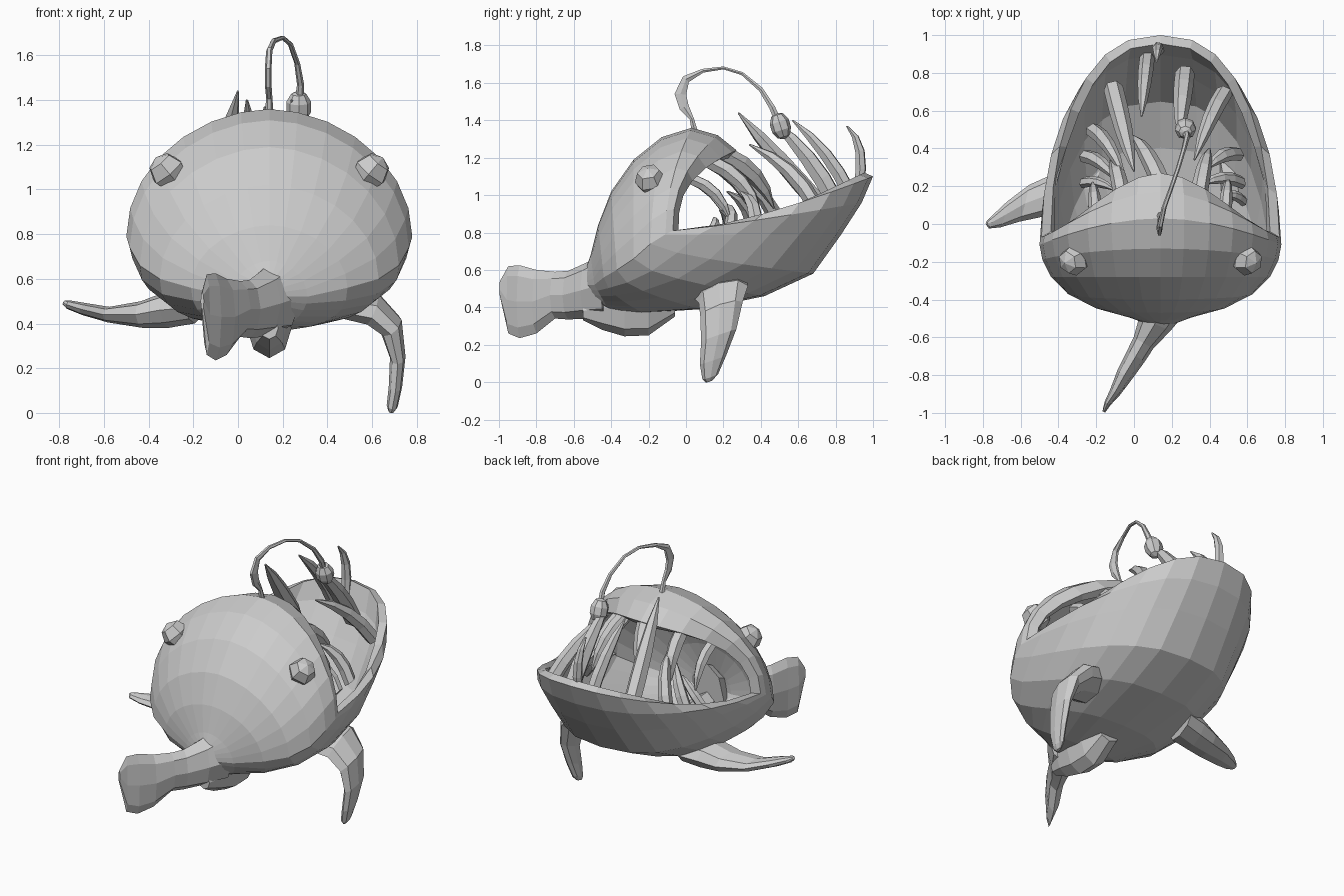
import bpy, bmesh
from math import sin, cos, pi
from mathutils import Vector

CX = 0.14  # body symmetry plane


def make(name, rings, cap_start=True, cap_end=True):
    """Skin a list of equal-length closed rings."""
    bm = bmesh.new()
    vs = [[bm.verts.new(p) for p in r] for r in rings]
    n = len(rings[0])
    for a, b in zip(vs, vs[1:]):
        for i in range(n):
            j = (i + 1) % n
            bm.faces.new((a[i], a[j], b[j], b[i]))
    if cap_start:
        bm.faces.new(vs[0])
    if cap_end:
        bm.faces.new(vs[-1][::-1])
    bmesh.ops.recalc_face_normals(bm, faces=bm.faces)
    me = bpy.data.meshes.new(name)
    bm.to_mesh(me)
    bm.free()
    ob = bpy.data.objects.new(name, me)
    bpy.context.collection.objects.link(ob)
    return ob


def spw(v, p):
    return abs(v) ** p * (1 if v >= 0 else -1)


def blade(name, secs, sides, wide):
    """Loft flat sections (centre, half width along 'wide', half thickness) along a path."""
    rings = []
    wide = Vector(wide).normalized()
    for k, (x, y, z, hw, ht) in enumerate(secs):
        a, b = secs[max(k - 1, 0)], secs[min(k + 1, len(secs) - 1)]
        d = Vector(b[:3]) - Vector(a[:3])
        thin = d.cross(wide).normalized()
        c = Vector((x, y, z))
        rings.append([c + wide * hw * cos(2 * pi * i / sides) + thin * ht * sin(2 * pi * i / sides)
                      for i in range(sides)])
    return make(name, rings)


def spike(name, pts, radii, sides=6):
    """Round tapering spike with one shared section direction."""
    q = (pts[-1] - pts[0]).to_track_quat('Z', 'Y')
    return make(name, [[p + q @ Vector((r * cos(2 * pi * i / sides), r * sin(2 * pi * i / sides), 0))
                        for i in range(sides)] for p, r in zip(pts, radii)])


# Body: bag of rings from the mouth rim back to the tail root
# top y,z | side y,z,half width | bottom y,z | upper y power | lower width, height, y power
body = [
    (0.27, 1.24, -0.04, 0.81, 0.58, 1.00, 1.10, 3.0, 0.82, 1.4, 1.0),
    (0.17, 1.32, -0.07, 0.81, 0.63, 0.94, 0.96, 2.4, 0.82, 1.2, 1.0),
    (0.03, 1.36, -0.11, 0.79, 0.64, 0.83, 0.79, 2.0, 0.80, 1.0, 1.1),
    (-0.13, 1.31, -0.19, 0.74, 0.625, 0.68, 0.58, 1.5, 0.75, 0.8, 1.2),
    (-0.28, 1.19, -0.28, 0.66, 0.58, 0.42, 0.46, 1.0, 0.7, 0.75, 1.3),
    (-0.40, 1.02, -0.37, 0.60, 0.49, 0.08, 0.39, 1.0, 0.7, 0.75, 1.4),
    (-0.47, 0.84, -0.44, 0.56, 0.35, -0.23, 0.37, 1.0, 0.8, 0.8, 1.4),
    (-0.51, 0.68, -0.49, 0.52, 0.17, -0.41, 0.38, 1.0, 1.0, 1.0, 1.0),
    (-0.53, 0.62, -0.53, 0.52, 0.07, -0.50, 0.42, 1.0, 1.0, 1.0, 1.0)]
N = 28
rings = []
for ty, tz, sy, sz, w, by, bz, py, pw, pz, pl in body:
    ring = []
    for i in range(N):
        t = 2 * pi * i / N
        c, s = cos(t), sin(t)
        c = 0.0 if abs(c) < 1e-6 else c
        s = 0.0 if abs(s) < 1e-6 else s
        if c >= 0:
            p = (CX + w * spw(s, 1.08), sy + (ty - sy) * c ** py, sz + (tz - sz) * c)
        else:
            p = (CX + w * spw(s, pw), sy + (by - sy) * (-c) ** pl, sz + (bz - sz) * (-c) ** pz)
        ring.append(p)
    rings.append(ring)
skin = make("body", rings, cap_start=False)
mod = skin.modifiers.new("lip_thickness", 'SOLIDIFY')
mod.thickness = 0.05
mod.offset = -1

# Tail with flared fin
blade("tail", [(0.14, -0.42, 0.52, 0.18, 0.15), (0.11, -0.53, 0.49, 0.15, 0.09),
               (0.05, -0.63, 0.465, 0.13, 0.06), (0.01, -0.70, 0.465, 0.125, 0.055),
               (-0.05, -0.80, 0.43, 0.17, 0.045), (-0.10, -0.89, 0.43, 0.195, 0.03),
               (-0.14, -0.95, 0.44, 0.18, 0.018), (-0.16, -0.995, 0.50, 0.04, 0.008)],
      8, (0, 0, 1))

# Belly fin under the tail root
blade("belly_fin", [(0.14, -0.55, 0.38, 0.05, 0.04), (0.14, -0.45, 0.40, 0.12, 0.08),
                    (0.14, -0.33, 0.38, 0.135, 0.10), (0.14, -0.2, 0.38, 0.13, 0.10),
                    (0.14, -0.06, 0.42, 0.07, 0.08)], 8, (0, 0, 1))

# Side fins: one hanging, one stretched out
blade("right_fin", [(0.46, 0.18, 0.50, 0.15, 0.06), (0.60, 0.20, 0.47, 0.14, 0.07),
                    (0.685, 0.19, 0.39, 0.12, 0.055), (0.715, 0.175, 0.25, 0.10, 0.035),
                    (0.705, 0.145, 0.12, 0.075, 0.03), (0.69, 0.13, 0.03, 0.045, 0.025),
                    (0.685, 0.125, 0.005, 0.02, 0.012)], 8, (0, 1, 0.35))
blade("left_fin", [(-0.20, 0.19, 0.47, 0.14, 0.07), (-0.32, 0.18, 0.46, 0.13, 0.08),
                   (-0.43, 0.16, 0.44, 0.12, 0.06), (-0.58, 0.11, 0.44, 0.10, 0.035),
                   (-0.69, 0.05, 0.465, 0.07, 0.028), (-0.76, 0.01, 0.485, 0.035, 0.02),
                   (-0.78, 0.005, 0.495, 0.01, 0.01)], 8, (0.25, 1, 0))

# Eyes
for side, name in ((-1, "left_eye"), (1, "right_eye")):
    bpy.ops.mesh.primitive_uv_sphere_add(segments=6, ring_count=4, radius=0.085,
                                         location=(CX + side * 0.455, -0.19, 1.08),
                                         rotation=(0.2, side * 0.7, 0))
    bpy.context.object.name = name

# Lure stalk (flat and broad near its base) and bulb
blade("lure_stalk", [
    (0.14, 0.05, 1.33, 0.02, 0.02), (0.14, 0.03, 1.41, 0.014, 0.013), (0.135, -0.01, 1.47, 0.015, 0.03),
    (0.135, -0.03, 1.54, 0.015, 0.036), (0.14, 0.00, 1.62, 0.014, 0.025),
    (0.16, 0.09, 1.665, 0.013, 0.012), (0.20, 0.20, 1.68, 0.012, 0.009),
    (0.235, 0.30, 1.65, 0.012, 0.010), (0.265, 0.40, 1.565, 0.013, 0.014),
    (0.28, 0.46, 1.47, 0.016, 0.018), (0.275, 0.49, 1.40, 0.02, 0.02)], 6, (1, 0, 0))
bpy.ops.mesh.primitive_uv_sphere_add(segments=8, ring_count=5, radius=0.065,
                                     location=(0.272, 0.505, 1.37), rotation=(0.3, 0, 0))
bpy.context.object.name = "lure_bulb"
bpy.context.object.scale = (0.9, 0.85, 1.15)

# Curved teeth: root, tip, root radius, upward bow
teeth = [
    ((-0.11, 0.72, 0.94), (0.00, 0.28, 1.44), 0.052, 0.0),
    ((0.27, 0.80, 0.96), (0.24, 0.46, 1.40), 0.052, 0.02),
    ((0.48, 0.70, 0.93), (0.32, 0.34, 1.27), 0.045, 0.03),
    ((0.13, 0.92, 1.02), (0.12, 0.86, 1.37), 0.03, 0.04),
    ((0.07, 0.88, 1.00), (0.04, 0.57, 1.40), 0.04, 0.02),
    ((-0.22, 0.50, 0.80), (-0.05, 0.25, 1.10), 0.042, 0.04),
    ((-0.26, 0.36, 0.79), (-0.08, 0.22, 1.02), 0.038, 0.03),
    ((-0.27, 0.22, 0.78), (-0.10, 0.18, 0.92), 0.03, 0.02),
    ((0.55, 0.37, 0.79), (0.38, 0.29, 1.02), 0.04, 0.03),
    ((0.57, 0.22, 0.78), (0.36, 0.21, 0.95), 0.035, 0.03),
    ((0.58, 0.12, 0.77), (0.47, 0.15, 0.88), 0.028, 0.02),
    ((0.15, 0.20, 1.22), (-0.01, 0.47, 0.93), 0.05, 0.03),
    ((0.34, 0.13, 1.18), (0.40, 0.40, 0.90), 0.045, 0.03),
    ((-0.06, 0.13, 1.18), (-0.12, 0.36, 0.90), 0.045, 0.03),
    ((0.48, 0.02, 1.09), (0.50, 0.24, 0.86), 0.035, 0.03),
    ((-0.20, 0.02, 1.09), (-0.22, 0.22, 0.86), 0.035, 0.03)]
for k, (root, tip, r, bow) in enumerate(teeth):
    a, b = Vector(root), Vector(tip)
    out = Vector((0, bow, bow))
    pts = [a.lerp(b, f) + out * 4 * f * (1 - f) for f in (0, 0.25, 0.5, 0.75, 1)]
    spike("tooth_%02d" % (k + 1), pts, [r, r, r * 0.9, r * 0.65, 0.005])
